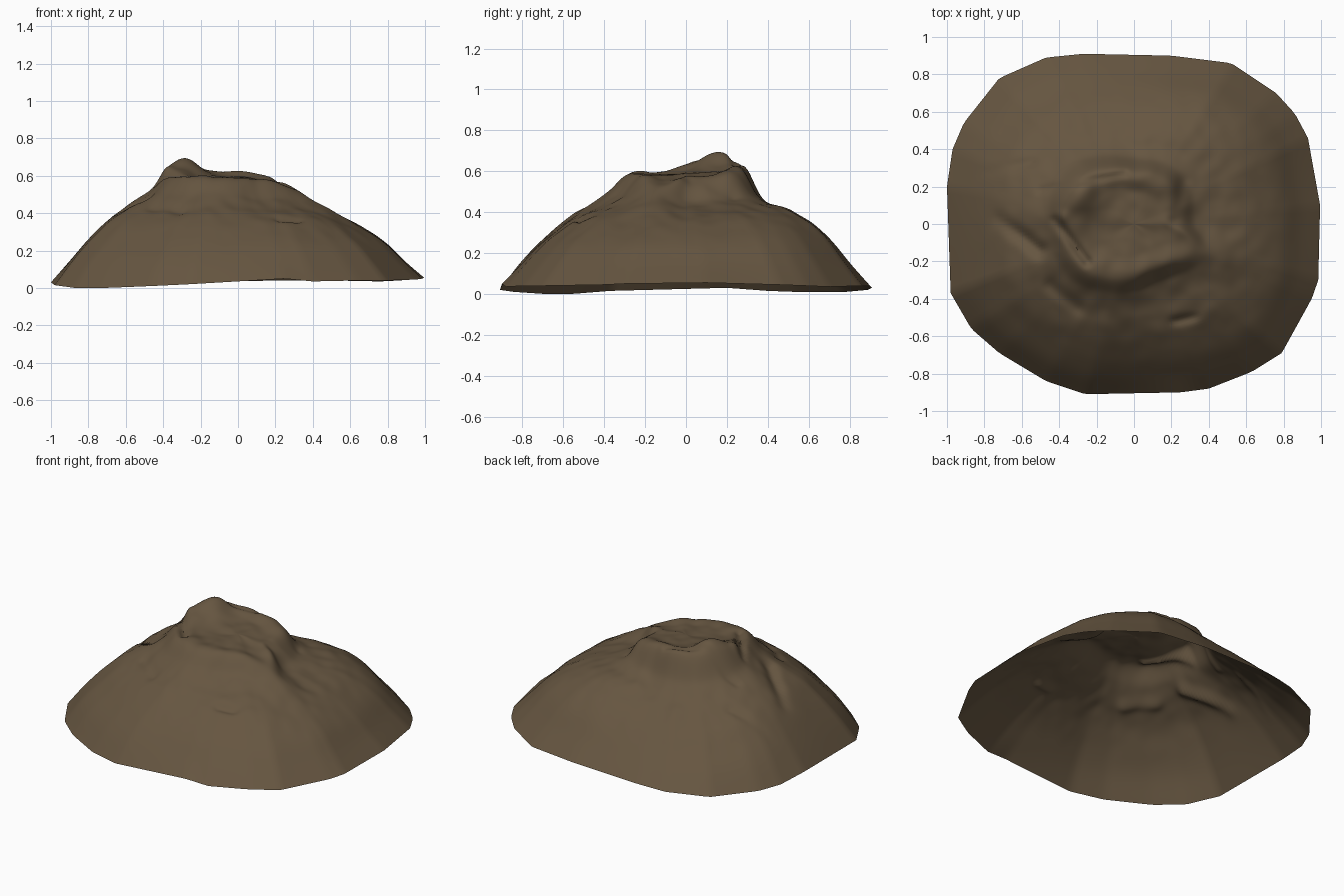
import bpy, bmesh, math
from mathutils import Vector, noise

if "Cube" in bpy.data.objects:
    bpy.data.objects.remove(bpy.data.objects["Cube"], do_unlink=True)

SPOKES, RINGS = 192, 72

# Faceted foot of the mound, counter-clockwise
RIM = [Vector(p) for p in (
    (.995, .1, .055), (.93, .46, .045), (.86, .59, .04), (.76, .7, .035),
    (.52, .86, .04), (.2, .9, .04), (-.27, .91, .03), (-.47, .89, .02),
    (-.72, .78, .01), (-.91, .54, .01), (-.97, .4, .015), (-1, .2, .03),
    (-.98, -.37, .015), (-.87, -.56, 0), (-.72, -.69, 0), (-.47, -.84, .01),
    (-.26, -.91, .02), (.25, -.9, .05), (.4, -.88, .035), (.63, -.79, .04),
    (.79, -.69, .04), (.95, -.4, .045), (.985, -.3, .05))]
# Summit edge radius and height, and slope swell, at 16 even directions from +x
TOP_R = [.23, .25, .28, .28, .27, .31, .36, .38,
         .37, .36, .35, .31, .28, .25, .28, .33]
TOP_Z = [.57, .57, .58, .60, .615, .62, .63, .64,
         .625, .60, .595, .585, .58, .575, .565, .53]
SWELL = [0, .005, .015, .005, -.045, -.085, -.085, -.035,
         0, 0, -.01, 0, 0, 0, .005, .005]

# Eroded creases: start, end, width, depth
CREASES = [
    ((-.82, .28), (-.55, .33), .025, .02),
    ((-.72, .02), (-.50, -.14), .04, .04),
    ((-.42, .02), (-.25, -.20), .025, .03),
    ((-.50, .18), (-.05, .27), .02, .015),
    ((.22, .03), (.26, .22), .04, .025),
    ((.22, -.52), (.32, -.50), .025, .02),
    ((-.45, -.33), (-.30, -.45), .04, .02),
]
# Raised knolls: centre, radius, height
KNOLLS = [((-.27, .15), .09, .055), ((-.55, .08), .10, .015),
          ((.45, -.15), .12, .01), ((.05, .46), .05, .01),
          ((-.39, .04), .04, .02)]


def around(values, angle):
    """Smooth periodic interpolation of compass values."""
    n = len(values)
    u = angle / math.tau * n
    i, t = int(u), u % 1
    a, b, c, d = (values[(i + k) % n] for k in (-1, 0, 1, 2))
    return b + t / 2 * (c - a + t * (2 * a - 5 * b + 4 * c - d
                                     + t * (3 * (b - c) + d - a)))


def rim_point(angle):
    """Point of the foot outline in one direction."""
    d = Vector((math.cos(angle), math.sin(angle), 0))
    for i, q in enumerate(RIM):
        p = RIM[i - 1]
        before, after = p.cross(d).z, d.cross(q).z
        if before >= 0 and after > 0:
            return p.lerp(q, before / (before + after))


def hermite(points, x):
    """Smooth curve through (x, z) points."""
    def slope(k):
        a, b = points[max(k - 1, 0)], points[min(k + 1, len(points) - 1)]
        return (b[1] - a[1]) / (b[0] - a[0])
    i = 0
    while i < len(points) - 2 and x > points[i + 1][0]:
        i += 1
    (x0, z0), (x1, z1) = points[i], points[i + 1]
    h = x1 - x0
    t = (x - x0) / h
    m0, m1 = slope(i) * h, slope(i + 1) * h
    return (z0 * (1 + 2 * t) * (1 - t) ** 2 + m0 * t * (1 - t) ** 2
            + z1 * t * t * (3 - 2 * t) + m1 * t * t * (t - 1))


def slope_profile(angle, rim):
    """Height against fraction of the rim radius in one direction."""
    c, s = math.cos(angle), math.sin(angle)
    edge = around(TOP_R, angle) / rim.xy.length
    top, swell = around(TOP_Z, angle), around(SWELL, angle)
    return [(0, .59), (edge * .6, .29 + top / 2), (edge, top),
            (edge + .1, .485 - .03 * c + swell * .4),
            (.6, .395 - .035 * c + .015 * s + swell * .9),
            (.7, .335 - .03 * c + .02 * s + swell),
            (.8, .252 - .015 * c + .015 * s + swell * .9),
            (.9, .145 - .005 * c + .005 * s + swell * .45), (1, rim.z)]


def detail(p, f):
    """Erosion and bumps, fading out towards the smooth lower skirt."""
    z = 0
    for a, b, width, depth in CREASES:
        a, b = Vector(a), Vector(b)
        t = max(0, min(1, (p - a).dot(b - a) / (b - a).length_squared))
        d = (p - a.lerp(b, t)).length
        z -= depth * math.exp(-(d / width) ** 2)
    for centre, radius, height in KNOLLS:
        z += height * math.exp(-((p - Vector(centre)).length / radius) ** 2)
    q = Vector((p.x, p.y, 0))
    z += .008 * noise.noise(q * 5) + .007 * noise.noise(q * 12)
    fade = max(0, min(1, (.88 - f) / .3))
    return z * fade


# Mound: one open sheet of concentric rings
bm = bmesh.new()
centre = bm.verts.new((0, 0, .59 + detail(Vector((0, 0)), 0)))
spokes = []
for j in range(SPOKES):
    angle = j / SPOKES * math.tau
    rim = rim_point(angle)
    profile = slope_profile(angle, rim)
    spoke = []
    for k in range(1, RINGS + 1):
        f = k / RINGS
        p = rim.xy * f
        spoke.append(bm.verts.new((p.x, p.y, hermite(profile, f) + detail(p, f))))
    spokes.append(spoke)
for j, a in enumerate(spokes):
    b = spokes[(j + 1) % SPOKES]
    bm.faces.new((centre, a[0], b[0]))
    for k in range(RINGS - 1):
        bm.faces.new((a[k], a[k + 1], b[k + 1], b[k]))

mesh = bpy.data.meshes.new("rocky_mound")
bm.to_mesh(mesh)
bm.free()
mound = bpy.data.objects.new("rocky_mound", mesh)
bpy.context.collection.objects.link(mound)

# Earth colour
earth = bpy.data.materials.new("brown_earth")
earth.use_nodes = True
colour = (.132, .092, .052, 1)
earth.diffuse_color = colour
bsdf = earth.node_tree.nodes["Principled BSDF"]
bsdf.inputs["Base Color"].default_value = colour
bsdf.inputs["Roughness"].default_value = .9
mesh.materials.append(earth)

bpy.context.view_layer.objects.active = mound
mound.select_set(True)
bpy.ops.object.shade_smooth_by_angle(angle=math.radians(50))
